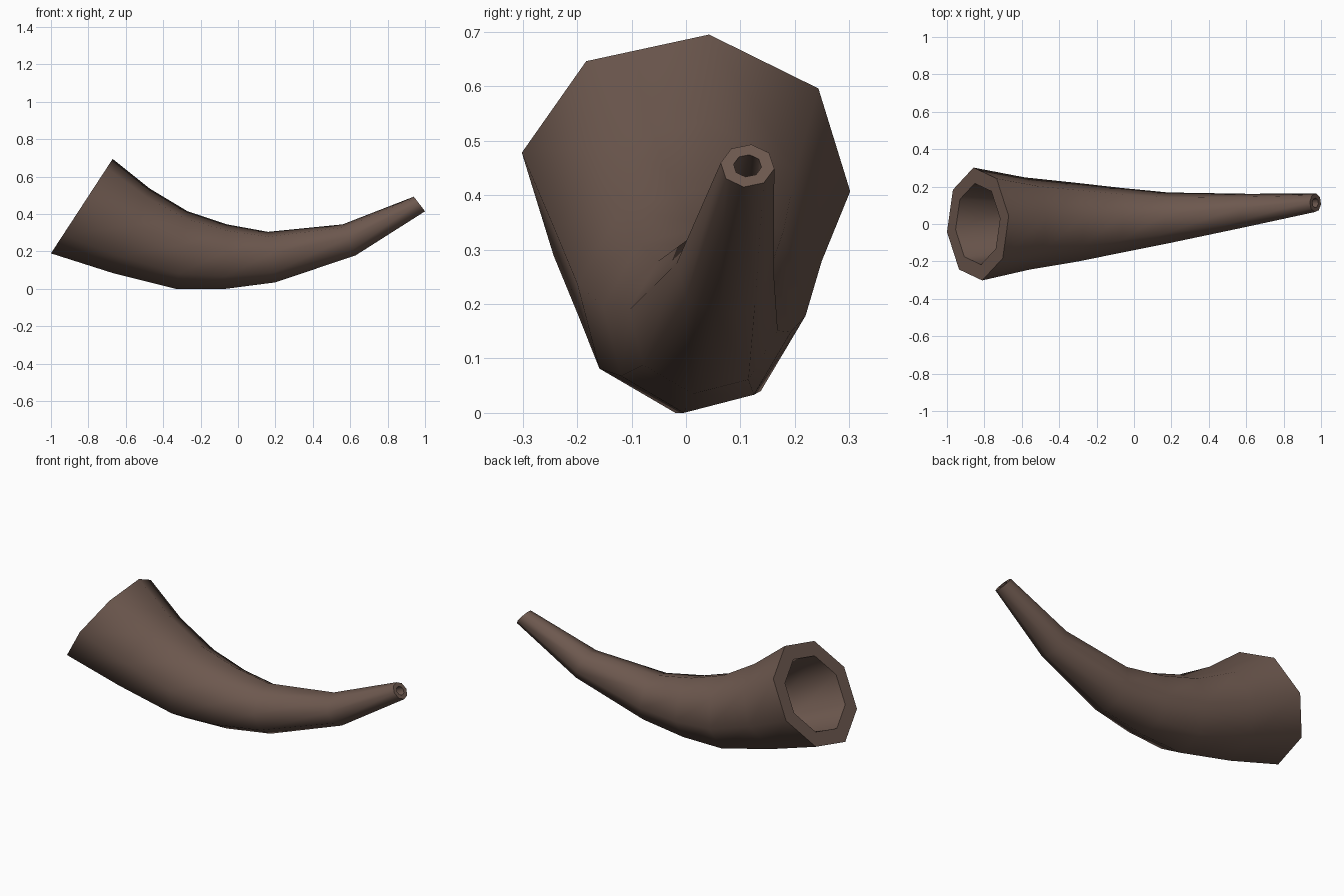
import bpy, bmesh, math

if "Cube" in bpy.data.objects:
    bpy.data.objects.remove(bpy.data.objects["Cube"])

# Horn stations: lower (x, z), upper (x, z), sideways centre y, bore ratio
STATIONS = [
    ((-1.00, 0.19), (-0.67, 0.695), 0.000, 0.72),
    ((-0.67, 0.085), (-0.47, 0.535), 0.003, 0.72),
    ((-0.33, 0.00), (-0.27, 0.415), 0.010, 0.70),
    ((-0.07, 0.00), (-0.06, 0.345), 0.020, 0.68),
    ((0.20, 0.035), (0.16, 0.305), 0.032, 0.64),
    ((0.63, 0.18), (0.56, 0.345), 0.072, 0.58),
    ((1.00, 0.415), (0.94, 0.493), 0.113, 0.52),
]
SIDES = 8
ROLL = math.radians(8)

mat = bpy.data.materials.new("dark horn brown")
mat.diffuse_color = (0.153, 0.098, 0.077, 1)
mat.use_nodes = True
mat.node_tree.nodes["Principled BSDF"].inputs["Base Color"].default_value = mat.diffuse_color

bm = bmesh.new()


def ring(station, ratio):
    """Octagon lying in the tilted plane of a station."""
    (x0, z0), (x1, z1), cy, _ = station
    cx, cz = (x0 + x1) / 2, (z0 + z1) / 2
    ux, uz = (x1 - x0) / 2, (z1 - z0) / 2
    k = ratio / math.cos(ROLL)
    r = math.hypot(ux, uz) * k
    verts = []
    for i in range(SIDES):
        t = ROLL + 2 * math.pi * i / SIDES
        c = math.cos(t) * k
        # keep the extreme corners exactly on the measured profile
        verts.append(bm.verts.new((cx + ux * c, cy + r * math.sin(t), cz + uz * c)))
    return verts


def bridge(a, b):
    for i in range(SIDES):
        j = (i + 1) % SIDES
        bm.faces.new((a[i], a[j], b[j], b[i]))


# Outer wall, tip rim, bore back to the mouth, mouth lip: one closed loop
loops = [ring(s, 1.0) for s in STATIONS]
loops += [ring(s, s[3]) for s in reversed(STATIONS)]
for n in range(len(loops)):
    bridge(loops[n], loops[(n + 1) % len(loops)])
bmesh.ops.recalc_face_normals(bm, faces=bm.faces)

mesh = bpy.data.meshes.new("horn")
bm.to_mesh(mesh)
bm.free()
mesh.materials.append(mat)
horn = bpy.data.objects.new("horn", mesh)
bpy.context.collection.objects.link(horn)

# Smooth walls, crisp lip and tip rim
bpy.context.view_layer.objects.active = horn
horn.select_set(True)
bpy.ops.object.shade_smooth_by_angle(angle=math.radians(55))
